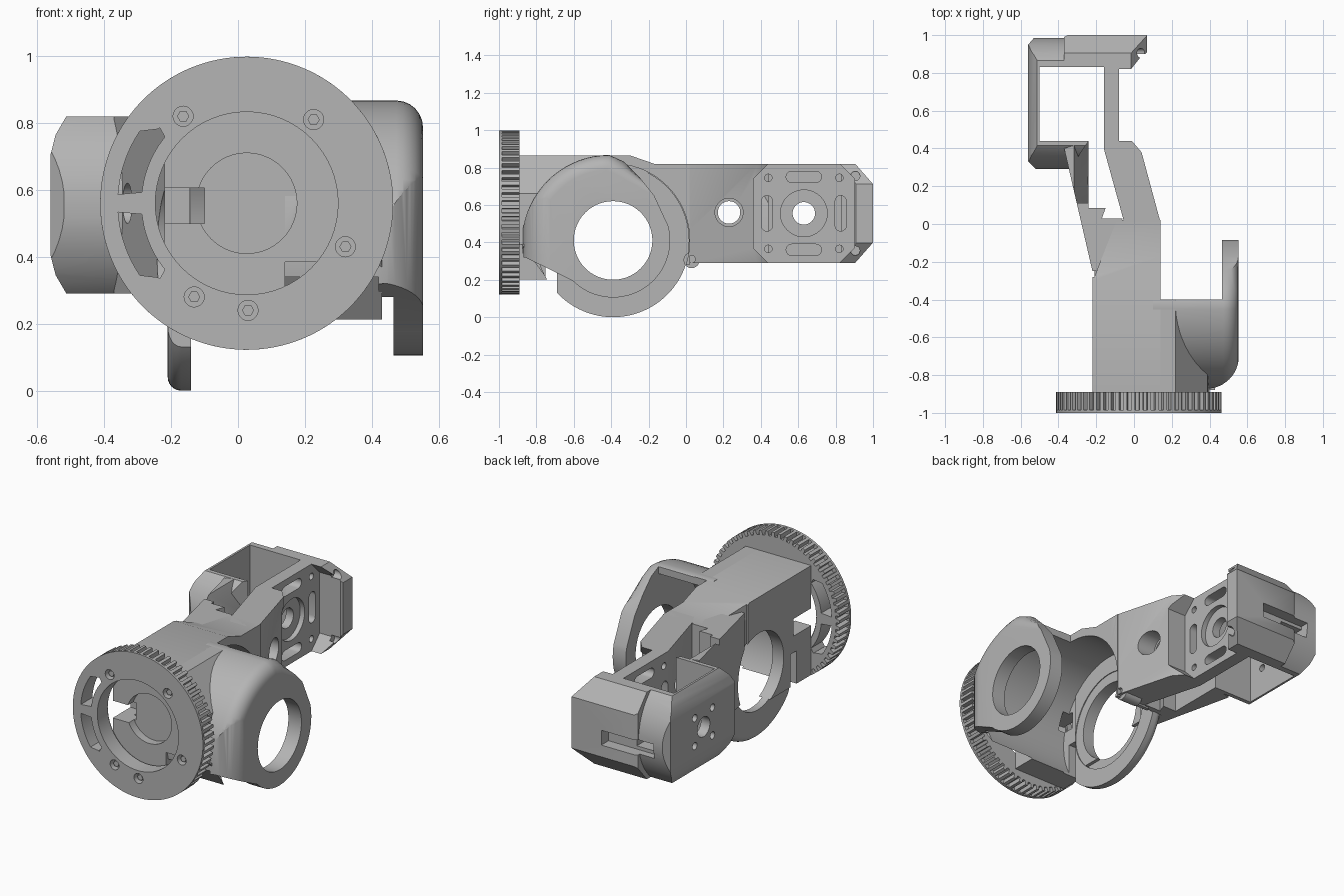
import bpy, bmesh, math
from mathutils import Vector

cube = bpy.data.objects.get("Cube")
if cube:
    bpy.data.objects.remove(cube, do_unlink=True)

shade = (0.46, 0.46, 0.46, 1)
grey = bpy.data.materials.new("plain grey")
grey.use_nodes = True
grey.diffuse_color = shade
grey.node_tree.nodes["Principled BSDF"].inputs["Base Color"].default_value = shade


def place(axis, p, depth):
    """Put a 2D point into space, with depth along the axis."""
    if axis == "x":
        return Vector((depth, p[0], p[1]))
    if axis == "y":
        return Vector((p[0], depth, p[1]))
    return Vector((p[0], p[1], depth))


def prism(name, axis, outline, start, end):
    """Extrude a closed outline along an axis."""
    bm = bmesh.new()
    low = [bm.verts.new(place(axis, p, start)) for p in outline]
    high = [bm.verts.new(place(axis, p, end)) for p in outline]
    bm.faces.new(low)
    bm.faces.new(high)
    for i in range(len(low)):
        j = (i + 1) % len(low)
        bm.faces.new((low[i], low[j], high[j], high[i]))
    bmesh.ops.recalc_face_normals(bm, faces=bm.faces)
    mesh = bpy.data.meshes.new(name)
    bm.to_mesh(mesh)
    bm.free()
    mesh.materials.append(grey)
    obj = bpy.data.objects.new(name, mesh)
    bpy.context.collection.objects.link(obj)
    return obj


def arc(centre, radius, first, last, steps):
    angles = [math.radians(first + (last - first) * i / steps) for i in range(steps + 1)]
    return [(centre[0] + radius * math.cos(a), centre[1] + radius * math.sin(a)) for a in angles]


def rod(axis, centre, radius, start, end, sides=64, name="rod"):
    return prism(name, axis, arc(centre, radius, 0, 360, sides)[:-1], start, end)


def box(x, y, z):
    outline = [(x[0], y[0]), (x[1], y[0]), (x[1], y[1]), (x[0], y[1])]
    return prism("box", "z", outline, z[0], z[1])


def slot(centre, half, radius, upright, start, end):
    """Round-ended slot along x."""
    pts = arc((half, 0), radius, -90, 90, 8) + arc((-half, 0), radius, 90, 270, 8)
    pts = [(-v, u) if upright else (u, v) for u, v in pts]
    return prism("slot", "x", [(centre[0] + u, centre[1] + v) for u, v in pts], start, end)


def round_edges(obj, wanted, offset):
    """Bevel the edges whose two end points pass the test."""
    bm = bmesh.new()
    bm.from_mesh(obj.data)
    edges = [e for e in bm.edges if all(wanted(v.co) for v in e.verts)]
    bmesh.ops.bevel(bm, geom=edges, offset=offset, segments=6, profile=0.5, affect="EDGES")
    bm.to_mesh(obj.data)
    bm.free()


def cut(obj, *cutters):
    """Subtract each cutter and throw it away."""
    for cutter in cutters:
        mod = obj.modifiers.new("cut", "BOOLEAN")
        mod.operation = "DIFFERENCE"
        mod.solver = "EXACT"
        mod.object = cutter
        graph = bpy.context.evaluated_depsgraph_get()
        mesh = bpy.data.meshes.new_from_object(obj.evaluated_get(graph))
        obj.modifiers.clear()
        obj.data = mesh
        bpy.data.objects.remove(cutter, do_unlink=True)
    return obj


hub = (0.026, 0.56)      # gear axis in x, z
pivot = (-0.39, 0.41)    # side ring axis in y, z
joint = (0.63, 0.555)    # rear joint axis in y, z
low, high = 0.29, 0.82   # rear link height

# Toothed wheel with a thin front flange
teeth = 64
profile = []
for i in range(teeth):
    for shift, radius in ((0, 0.412), (0.42, 0.412), (0.5, 0.438), (0.92, 0.438)):
        profile += arc(hub, radius, (i + shift) * 360 / teeth, 0, 1)[:1]
wheel = prism("gear_ring", "y", profile, -0.99, -0.89)
flange = rod("y", hub, 0.438, -1, -0.985, 128, "gear_flange")
lip = rod("y", hub, 0.287, -1, -0.9, name="gear_lip")
cut(lip, rod("y", hub, 0.273, -1.1, -0.8))
screw_spots = [(-0.19, 0.26), (0.2, 0.25), (0.295, -0.13), (0.004, -0.32), (-0.157, -0.28)]
for part in (wheel, flange):
    cut(part, rod("y", hub, 0.28, -1.1, -0.8))
    for side in (-1, 1):
        window = (arc(hub, 0.385, 180 - side * 4, 180 - side * 34, 10)
                  + arc(hub, 0.345, 180 - side * 40, 180 - side * 41, 1)
                  + arc(hub, 0.315, 180 - side * 39, 180 - side * 6, 10))
        cut(part, prism("window", "y", window, -1.1, -0.8))
    for x, z in screw_spots:
        cut(part, rod("y", (hub[0] + x, hub[1] + z), 0.03, -1.1, -0.96, 20))
for x, z in screw_spots:
    rod("y", (hub[0] + x, hub[1] + z), 0.018, -0.985, -0.95, 6, "gear_screw")

# Main housing: hollowed by a large cross cylinder, round recess and key slot in front
side = [(-0.89, 0.2), (-0.4, 0.2), (-0.4, 0.28), (0.02, 0.28), (0.02, high),
        (-0.17, high), (-0.3, 0.865), (-0.89, 0.865)]
housing = prism("housing", "x", side, -0.22, 0.14)
cut(housing,
    rod("x", pivot, 0.41, -0.145, 0.3, 96),
    rod("x", pivot, 0.235, -0.4, 0, 96),
    rod("y", hub, 0.15, -1, -0.84),
    box((-0.3, -0.1), (-1, -0.72), (0.5, 0.605)),
    box((-0.3, -0.1), (-0.75, -0.69), (0, 0.4)),
    prism("slant", "z", [(-0.4, -0.28), (-0.21, -0.28), (-0.06, 0.1), (-0.4, 0.1)], 0, 1))

# Ring plate on the right of the housing, rounded on its outer rim
plate = rod("x", pivot, 0.41, -0.21, -0.14, 96, "right_ring")
round_edges(plate, lambda p: p.x < -0.2, 0.04)
cut(plate, rod("x", pivot, 0.235, -1, 1, 96), rod("x", pivot, 0.3, -0.165, 1, 96),
    box((-1, 1), (-1, -0.69), (-1, 1)))

# Left arm: rounded shell that carries the outer ring
outline = (arc((-0.41, 0.4), 0.467, 90, 190, 20) + [(-0.86, 0.32)]
           + arc(pivot, 0.305, 225, 375, 30) + [(-0.17, 0.65), (-0.25, 0.75), (-0.33, 0.83)])
arm = prism("left_arm", "x", outline, 0.1, 0.553)
round_edges(arm, lambda p: p.x > 0.5 and p.z > 0.33 and p.y < -0.2, 0.08)
corner = arc((0.383, -0.7), 0.172, -90, 0, 12) + [(0.7, -0.7), (0.7, -1), (0.383, -1)]
cut(arm, prism("corner", "z", corner, 0, 1),
    rod("x", pivot, 0.41, 0, 0.465, 96),
    box((0, 0.465), (-0.4, 0.5), (-1, 2)),
    box((0, 0.42), (-1.5, 0.5), (-1, 0.34)),
    rod("y", hub, 0.15, -1, -0.84),
    rod("x", pivot, 0.21, 0, 1, 96))
# Front shoulder between housing and arm, with a sloped top
slope = [(0.13, 0.385), (0.4, 0.385), (0.39, 0.66), (0.22, 0.865), (0.13, 0.865)]
shoulder = prism("shoulder", "y", slope, -0.89, -0.4)
cut(shoulder, rod("x", pivot, 0.41, 0, 1, 96), rod("y", hub, 0.15, -1, -0.84))
# Slanted floor below the shoulder
floor = prism("shoulder_floor", "x", [(-0.88, 0.39), (-0.74, 0.39), (-0.74, 0.2)], 0.135, 0.43)
cut(floor, rod("x", pivot, 0.41, 0, 1, 96))

# Rear frame: left strut and motor cage in one bent profile
frame_plan = [(-0.56, 0.33), (-0.52, 0.29), (-0.34, 0.29), (-0.24, 0.44), (-0.5, 0.44),
              (-0.5, 0.83), (-0.16, 0.83), (-0.16, 0.4), (-0.055, 0.02), (-0.02, -0.05),
              (0.14, -0.05), (0.14, 0.01), (0.04, 0.38), (-0.02, 0.45), (-0.08, 0.46),
              (-0.08, 0.81), (-0.02, 0.81), (0.07, 0.91), (0.07, 1), (-0.35, 1),
              (-0.38, 0.985), (-0.53, 0.985), (-0.56, 0.95)]
frame = prism("rear_frame", "z", frame_plan, low, high)
cut(frame, rod("x", pivot, 0.41, -1, 1, 96))
middle = joint[1]
for up in (-1, 1):
    def level(d):
        return middle + up * d
    cut(frame,
        prism("corner", "x", [(0.9, level(0.27)), (1.01, level(0.145)), (1.1, level(0.4))], -1, 1),
        prism("corner", "y", [(-0.02, level(0.27)), (0.08, level(0.145)), (0.2, level(0.4))], 0.7, 2),
        prism("corner", "y", [(-0.563, level(0.14)), (-0.545, level(0.21)), (-0.51, level(0.27)),
                              (-0.7, level(0.3))], 0, 2))
# Barrel rounding on the right half of the cage, front and back
front_round = arc(joint, 0.342, 120, 240, 20) + [(0.1, 0.2), (0.1, 0.9)]
back_round = arc(joint, 0.355, -60, 60, 20) + [(1.2, 0.9), (1.2, 0.2)]
cut(frame, prism("round", "x", front_round, -0.7, -0.25),
    prism("round", "x", back_round, -0.7, -0.37))
# Octagonal joint seat with bores and slots
seat, c = (0.27, 0.275), 0.09
eight = [(seat[0] * a, (seat[1] - c) * b) for a, b in ((1, -1), (1, 1), (-1, 1), (-1, -1))]
lids = [((seat[0] - c) * a, seat[1] * b) for a, b in ((1, 1), (-1, 1), (-1, -1), (1, -1))]
ring = [eight[0], eight[1], lids[0], lids[1], eight[2], eight[3], lids[2], lids[3]]
cut(frame, prism("seat", "x", [(joint[0] + u, middle + v) for u, v in ring], -0.08, 0.3),
    rod("x", joint, 0.125, -0.11, 0.2), rod("x", joint, 0.06, -1, 1))
for s in (-1, 1):
    cut(frame, slot((joint[0], middle + s * 0.195), 0.065, 0.03, False, -0.2, 0),
        slot((joint[0] + s * 0.197, middle), 0.065, 0.03, True, -0.2, 0))
    for t in (-1, 1):
        cut(frame, rod("x", (joint[0] + s * 0.19, middle + t * 0.19), 0.02, -0.2, 0, 16),
            rod("x", (joint[0] + s * 0.085, middle + t * 0.085), 0.022, -1, -0.4, 16))
    cut(frame, rod("x", (0.905, middle + s * 0.2), 0.025, 0.0, 0.3, 16))
# Cable slot in the back wall and bore through the strut
cut(frame, box((-0.47, -0.13), (0.93, 1.2), (0.47, 0.56)),
    box((-0.47, -0.32), (0.8, 1.2), (0.49, 0.54)),
    rod("x", (0.23, 0.56), 0.075, -0.02, 1), rod("x", (0.23, 0.56), 0.06, -1, 1),
    rod("x", (0.03, 0.31), 0.02, 0.1, 0.3, 16))

# Right strut: slanted web from the ring plate to the cage, sloped on its inner top
web_plan = [(-0.22, -0.25), (-0.37, 0.4), (-0.24, 0.44), (-0.24, 0.085), (-0.15, 0.085),
            (-0.17, 0.03), (-0.06, 0.03), (-0.145, -0.25)]
web = prism("right_strut", "z", web_plan, low, high)
cut(web, rod("x", pivot, 0.405, -0.205, 1, 96), rod("x", pivot, 0.235, -1, 1, 96),
    rod("x", (0.23, 0.56), 0.06, -1, 1),
    prism("slope", "y", [(-0.32, 0.83), (-0.2, 0.83), (-0.2, 0.5)], 0.11, 0.5))

# Small foot under the strut
foot = rod("x", (0.03, 0.305), 0.043, 0.0, 0.115, 24, "strut_foot")

# Smooth rounded walls, keep hard edges
bpy.ops.object.select_all(action="DESELECT")
for obj in (wheel, flange, lip, housing, plate, arm, shoulder, floor, frame, web, foot):
    obj.select_set(True)
    bpy.context.view_layer.objects.active = obj
bpy.ops.object.shade_smooth_by_angle(angle=math.radians(28))
